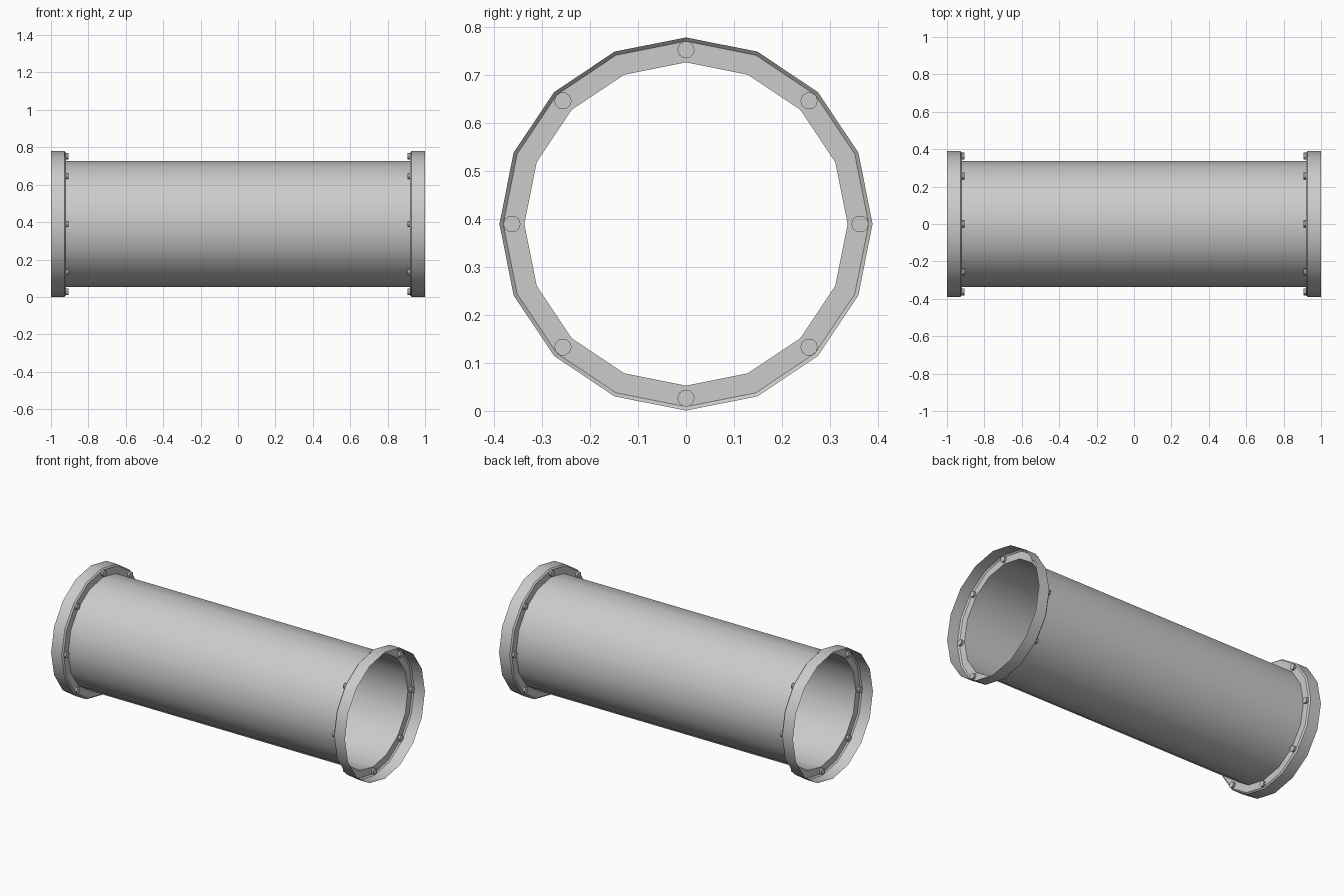
import bpy, bmesh
from math import sin, cos, tau, pi
from mathutils import Matrix

if "Cube" in bpy.data.objects:
    bpy.data.objects.remove(bpy.data.objects["Cube"])

SIDES = 16
CZ = 0.39          # height of the pipe axis


def finish(name, bm):
    bmesh.ops.recalc_face_normals(bm, faces=bm.faces)
    mesh = bpy.data.meshes.new(name)
    bm.to_mesh(mesh)
    bm.free()
    obj = bpy.data.objects.new(name, mesh)
    bpy.context.collection.objects.link(obj)
    bpy.context.view_layer.objects.active = obj
    obj.select_set(True)
    bpy.ops.object.shade_smooth_by_angle(angle=pi / 6)
    obj.select_set(False)
    return obj


def revolve(name, profile):
    """Sweep an open (x, radius) profile around the pipe axis."""
    bm = bmesh.new()
    rings = [[bm.verts.new((x, r * sin(tau * i / SIDES), CZ + r * cos(tau * i / SIDES)))
              for i in range(SIDES)] for x, r in profile]
    for a, b in zip(rings, rings[1:]):
        for i in range(SIDES):
            j = (i + 1) % SIDES
            bm.faces.new((a[i], a[j], b[j], b[i]))
    return finish(name, bm)


# Open thin-walled tube
revolve("pipe_wall", [(-0.92, 0.337), (0.92, 0.337)])

for side, s in (("left", -1), ("right", 1)):
    # Cup-shaped flange: plate, small chamfer, rim open at the outer end
    revolve(side + "_flange", [(s * 0.92, 0.337), (s * 0.92, 0.381),
                               (s * 0.928, 0.389), (s * 1.0, 0.389)])
    # Eight bolts through the flange plate
    bm = bmesh.new()
    for i in range(8):
        a = tau * i / 8
        place = Matrix.Translation((s * 0.92, 0.363 * sin(a), CZ + 0.363 * cos(a)))
        bmesh.ops.create_cone(bm, cap_ends=True, segments=10, radius1=0.018,
                              radius2=0.018, depth=0.028,
                              matrix=place @ Matrix.Rotation(pi / 2, 4, 'Y'))
    finish(side + "_flange_bolts", bm)
